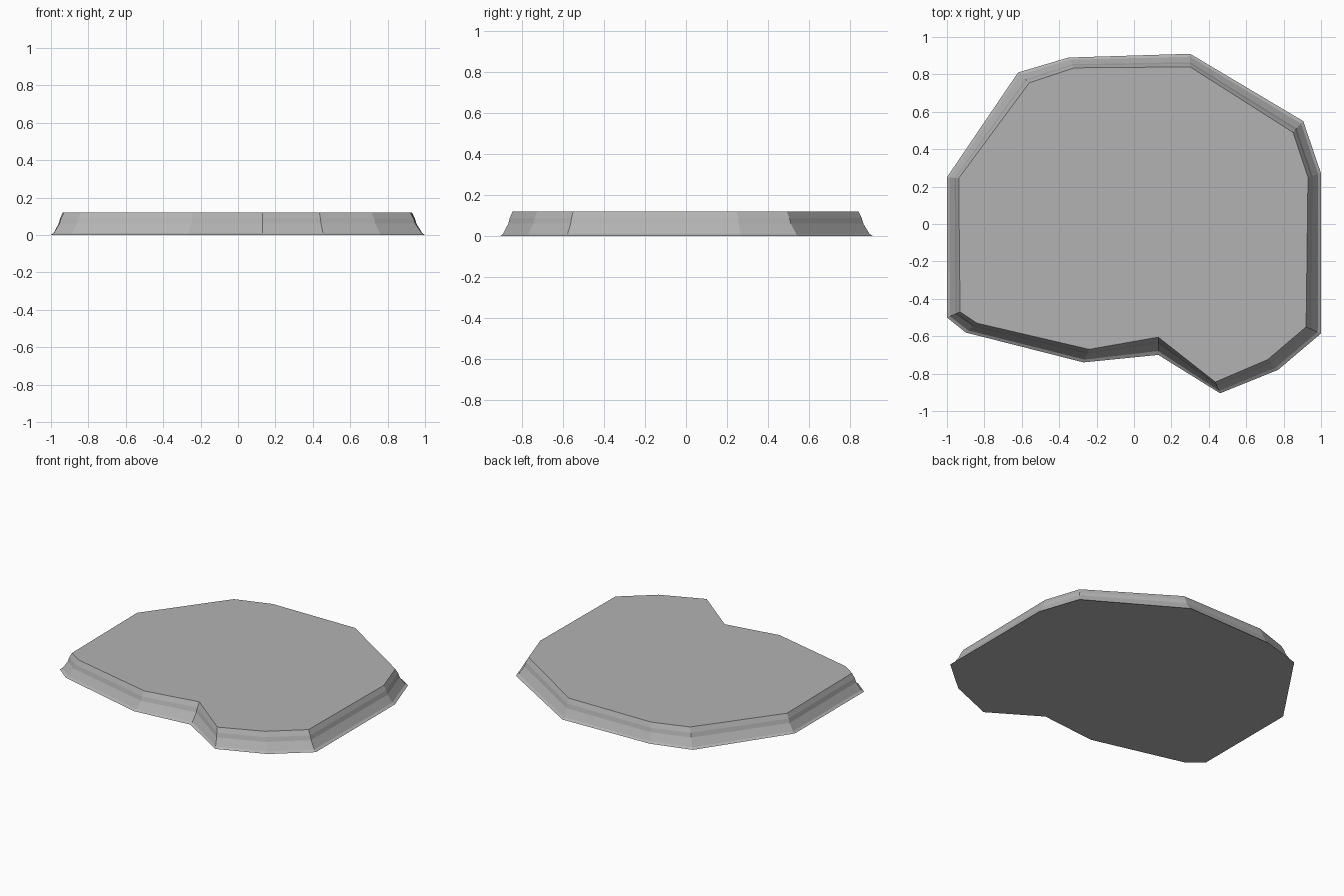
import bpy, bmesh

if "Cube" in bpy.data.objects:
    bpy.data.objects.remove(bpy.data.objects["Cube"])

# Matching corners of the ground outline and the smaller top outline (counterclockwise)
BASE = [(-1.0, .25), (-1.0, -.5), (-.90, -.58), (-.27, -.74), (.13, -.70),
        (.46, -.905), (.77, -.78), (1.0, -.585), (1.0, .27), (.905, .55),
        (.30, .91), (-.35, .89), (-.62, .81)]
TOP = [(-.937, .245), (-.93, -.47), (-.84, -.53), (-.24, -.67), (.13, -.605),
       (.435, -.845), (.715, -.725), (.92, -.55), (.93, .25), (.85, .49),
       (.30, .84), (-.32, .835), (-.56, .755)]
# Edge profile: (height, blend from base to top outline)
PROFILE = [(0, 0), (.01, .22), (.06, .65), (.088, .77), (.12, 1)]

stone = bpy.data.materials.new("stone_grey")
stone.diffuse_color = (.45, .45, .45, 1)
stone.use_nodes = True
stone.node_tree.nodes["Principled BSDF"].inputs["Base Color"].default_value = stone.diffuse_color

# Stepped slab: stacked rings bridged by flat faces and capped
bm = bmesh.new()
rings = [[bm.verts.new((a[0] + (b[0] - a[0]) * t, a[1] + (b[1] - a[1]) * t, z))
          for a, b in zip(BASE, TOP)] for z, t in PROFILE]
n = len(BASE)
for lo, hi in zip(rings, rings[1:]):
    for i in range(n):
        j = (i + 1) % n
        bm.faces.new((lo[i], lo[j], hi[j], hi[i]))
caps = [bm.faces.new(rings[-1]), bm.faces.new(rings[0][::-1])]
bmesh.ops.triangulate(bm, faces=caps)
bmesh.ops.recalc_face_normals(bm, faces=bm.faces[:])

mesh = bpy.data.meshes.new("stone_slab")
bm.to_mesh(mesh)
bm.free()
mesh.materials.append(stone)
bpy.context.collection.objects.link(bpy.data.objects.new("stone_slab", mesh))
